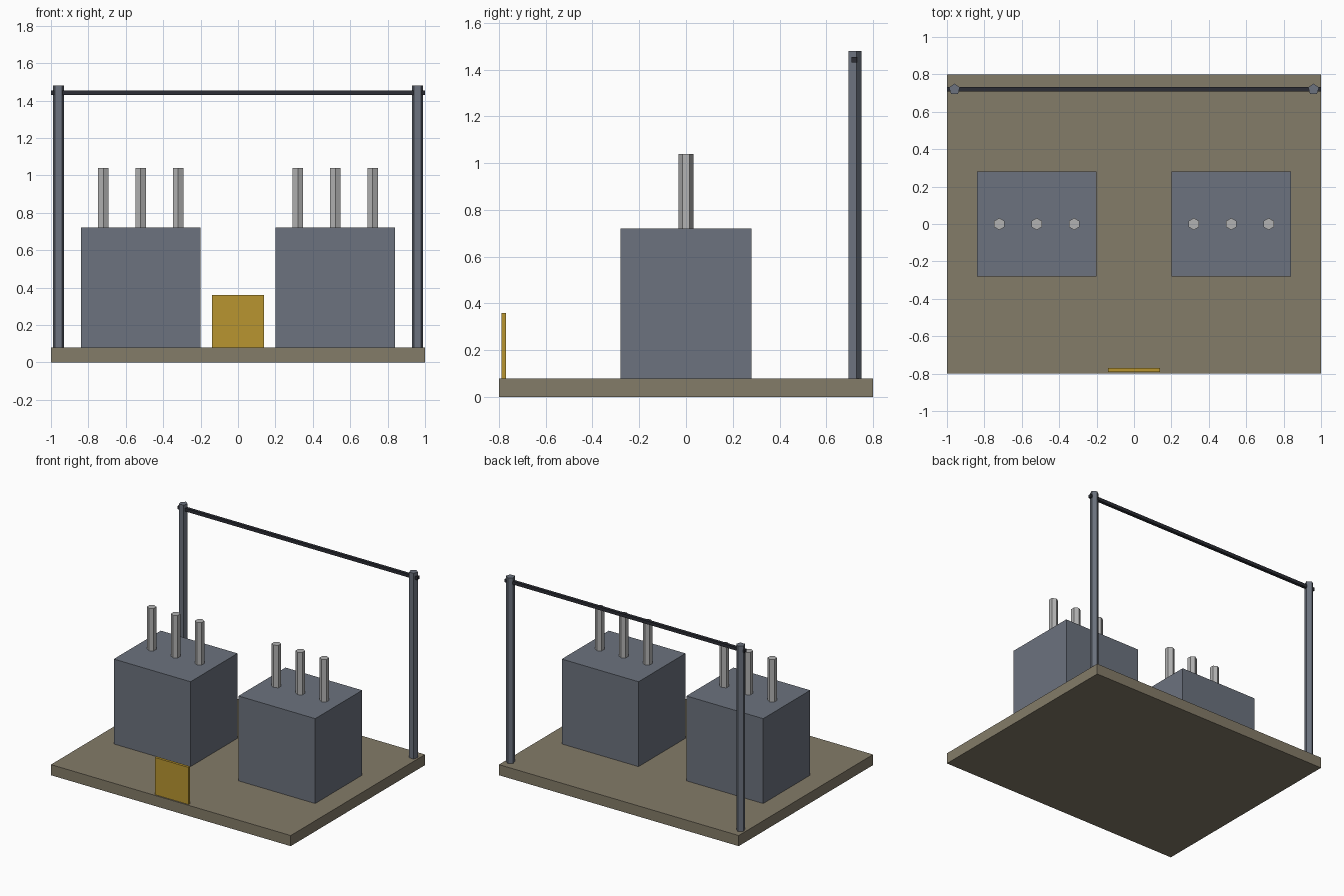
import bpy

if "Cube" in bpy.data.objects:
    bpy.data.objects.remove(bpy.data.objects["Cube"])


def material(name, rgb):
    m = bpy.data.materials.new(name)
    m.diffuse_color = (*rgb, 1)
    m.use_nodes = True
    m.node_tree.nodes["Principled BSDF"].inputs["Base Color"].default_value = m.diffuse_color
    return m


EARTH = material("earth", (0.23, 0.20, 0.14))
STEEL = material("steel", (0.15, 0.17, 0.21))
CERAMIC = material("ceramic", (0.45, 0.45, 0.45))
CABLE = material("cable", (0.025, 0.027, 0.035))
YELLOW = material("yellow", (0.48, 0.30, 0.03))


def finish(name, mat):
    o = bpy.context.object
    o.name = name
    o.data.materials.append(mat)
    return o


def box(name, lo, hi, mat):
    bpy.ops.mesh.primitive_cube_add(size=1, location=[(a + b) / 2 for a, b in zip(lo, hi)])
    o = finish(name, mat)
    o.scale = [b - a for a, b in zip(lo, hi)]
    bpy.ops.object.transform_apply(location=False, rotation=False, scale=True)


def prism(name, sides, r, x, y, z0, z1, mat):
    bpy.ops.mesh.primitive_cylinder_add(vertices=sides, radius=r, depth=z1 - z0,
                                        location=(x, y, (z0 + z1) / 2))
    finish(name, mat)


# Ground slab
box("base_slab", (-1, -0.8, 0), (1, 0.8, 0.08), EARTH)

for side, s in (("left", -1), ("right", 1)):
    # Transformer tank with three hexagonal bushings
    cx = s * 0.52
    box(f"{side}_tank", (cx - 0.32, -0.28, 0.08), (cx + 0.32, 0.28, 0.72), STEEL)
    for i in range(3):
        prism(f"{side}_bushing_{i + 1}", 6, 0.032, cx + (i - 1) * 0.2, 0, 0.72, 1.04, CERAMIC)
    # Five-sided gantry post
    prism(f"{side}_post", 5, 0.031, s * 0.96, 0.72, 0.08, 1.48, STEEL)

# Overhead bar between the posts
box("overhead_bar", (-1, 0.708, 1.43), (1, 0.732, 1.454), CABLE)

# Warning panel on the front edge
box("warning_panel", (-0.14, -0.79, 0.08), (0.14, -0.77, 0.36), YELLOW)
